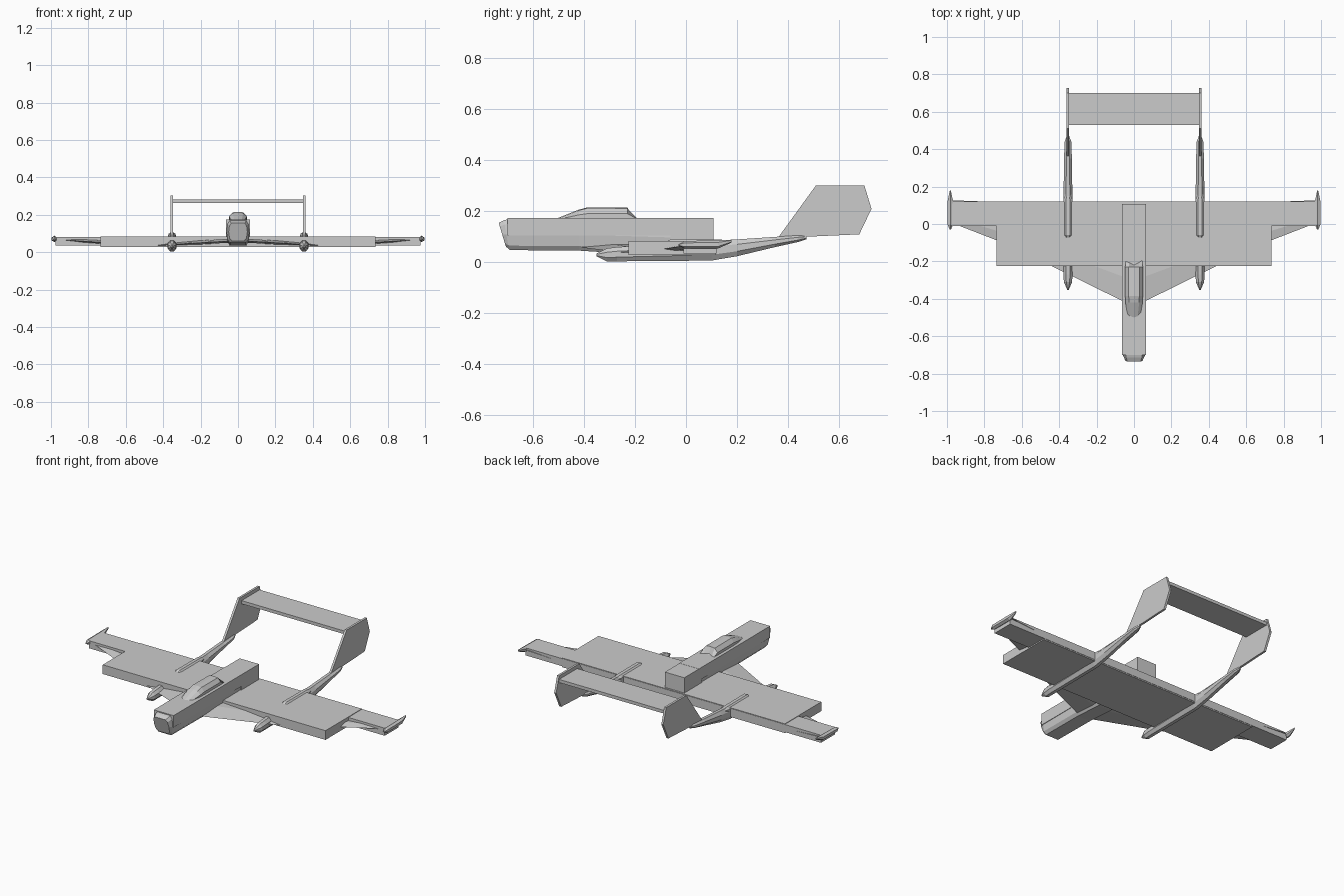
import bpy, bmesh, math

if "Cube" in bpy.data.objects:
    bpy.data.objects.remove(bpy.data.objects["Cube"])


def make(name, verts, faces):
    me = bpy.data.meshes.new(name)
    me.from_pydata(verts, [], faces)
    bm = bmesh.new()
    bm.from_mesh(me)
    bmesh.ops.recalc_face_normals(bm, faces=bm.faces)
    bm.to_mesh(me)
    bm.free()
    ob = bpy.data.objects.new(name, me)
    bpy.context.collection.objects.link(ob)
    return ob


def loft(name, sections):
    """Skin a list of equal-length rings and cap both ends."""
    n = len(sections[0])
    verts = [p for s in sections for p in s]
    faces = [(k*n + i, k*n + (i+1) % n, (k+1)*n + (i+1) % n, (k+1)*n + i)
             for k in range(len(sections)-1) for i in range(n)]
    faces += [tuple(range(n)), tuple(range(len(verts)-n, len(verts)))]
    return make(name, verts, faces)


def box(name, x0, x1, y0, y1, z0, z1):
    return loft(name, [[(x0, y, z0), (x1, y, z0), (x1, y, z1), (x0, y, z1)] for y in (y0, y1)])


def mirror(ob):
    ob.modifiers.new("mirror", 'MIRROR')
    return ob


def pod(name, cx, stations, sides=8):
    """Round-section body; stations are (y, low z, high z, half width)."""
    k = 1 / math.cos(math.pi / sides)
    rings = []
    for y, lo, hi, w in stations:
        ring = []
        for i in range(sides):
            a = math.tau * (i + .5) / sides
            ring.append((cx + w*k*math.cos(a), y, (lo+hi)/2 + (hi-lo)/2*k*math.sin(a)))
        rings.append(ring)
    return mirror(loft(name, rings))


# Fuselage: boxy upper body
box("front_upper_body", -.065, .065, -.70, -.03, .105, .175)
box("rear_upper_body", -.064, .064, -.06, .107, .06, .174)


# Lower hull and blunt nose, chamfered ring
def hull(y, lo, hi, w, lean=0.0):
    h = hi - lo
    prof = [(-.68, 0), (.68, 0), (.9, .14), (1, .5), (.92, .85), (.72, 1),
            (-.72, 1), (-.92, .85), (-1, .5), (-.9, .14)]
    return [(w*a, y + lean*(1-b), lo + h*b) for a, b in prof]


loft("lower_hull_and_nose", [
    hull(-.735, .062, .155, .050, .028), hull(-.715, .052, .165, .058, .02),
    hull(-.69, .048, .172, .062), hull(-.42, .046, .172, .063),
    hull(-.25, .035, .172, .063), hull(-.05, .035, .16, .06), hull(.10, .07, .115, .04)])


# Canopy
def hood(y, z, w, notch=0.0):
    return [(-w, y, .165), (-w, y, .165 + (z-.165)*.55), (-w*.6, y-notch*.5, z),
            (0, y-notch, z+.003), (w*.6, y-notch*.5, z),
            (w, y, .165 + (z-.165)*.55), (w, y, .165)]


loft("canopy", [hood(-.50, .172, .032), hood(-.42, .204, .046), hood(-.385, .213, .047),
                hood(-.23, .212, .047), hood(-.19, .174, .045, .03)])

# Thick slab wings
box("inner_wing_slab", -.735, .735, -.225, .118, .028, .083)
box("outer_wing_slab", -.975, .975, -.01, .12, .035, .08)

# Thin swept wing with a shallow gull bend
wing = []
for x, front, z, t, back in [(0, -.44, .062, .012, .115), (.065, -.41, .058, .012, .115),
                             (.42, -.235, .037, .012, .115), (.74, -.085, .053, .010, .118),
                             (.98, .008, .068, .007, .127)]:
    c = back - front
    wing.append([(x, front, z), (x, front+.25*c, z+t), (x, back, z+.004), (x, front+.25*c, z-t*.7)])
mirror(loft("swept_wing", wing))

# Wing tip pods
pod("wing_tip_pod", .982, [(-.03, .066, .070, .003), (-.005, .056, .082, .014),
                           (.125, .056, .084, .014), (.178, .078, .088, .003)], 6)

# Tail booms with engine noses
pod("tail_boom", .353, [(-.352, .024, .034, .004), (-.31, .003, .055, .022),
                        (-.27, .004, .06, .024), (.10, .007, .085, .024),
                        (.20, .024, .09, .023), (.35, .06, .1, .021),
                        (.44, .08, .106, .018), (.472, .09, .106, .006)])

# Nacelle fairings above the wing
pod("nacelle_fairing", .353, [(-.10, .05, .066, .008), (-.06, .045, .091, .024),
                              (.13, .05, .09, .024), (.18, .062, .084, .012)])

# Twin fins, thinner toward the top
fin_profile = [(.36, .095), (.51, .302), (.70, .302), (.728, .21), (.68, .11), (.46, .10)]
mirror(loft("tail_fin", [[(x, y, z) for y, z in fin_profile] for x in (.347, .360)]))

# Tailplane joining the fins
box("tailplane", -.355, .355, .53, .70, .262, .281)
